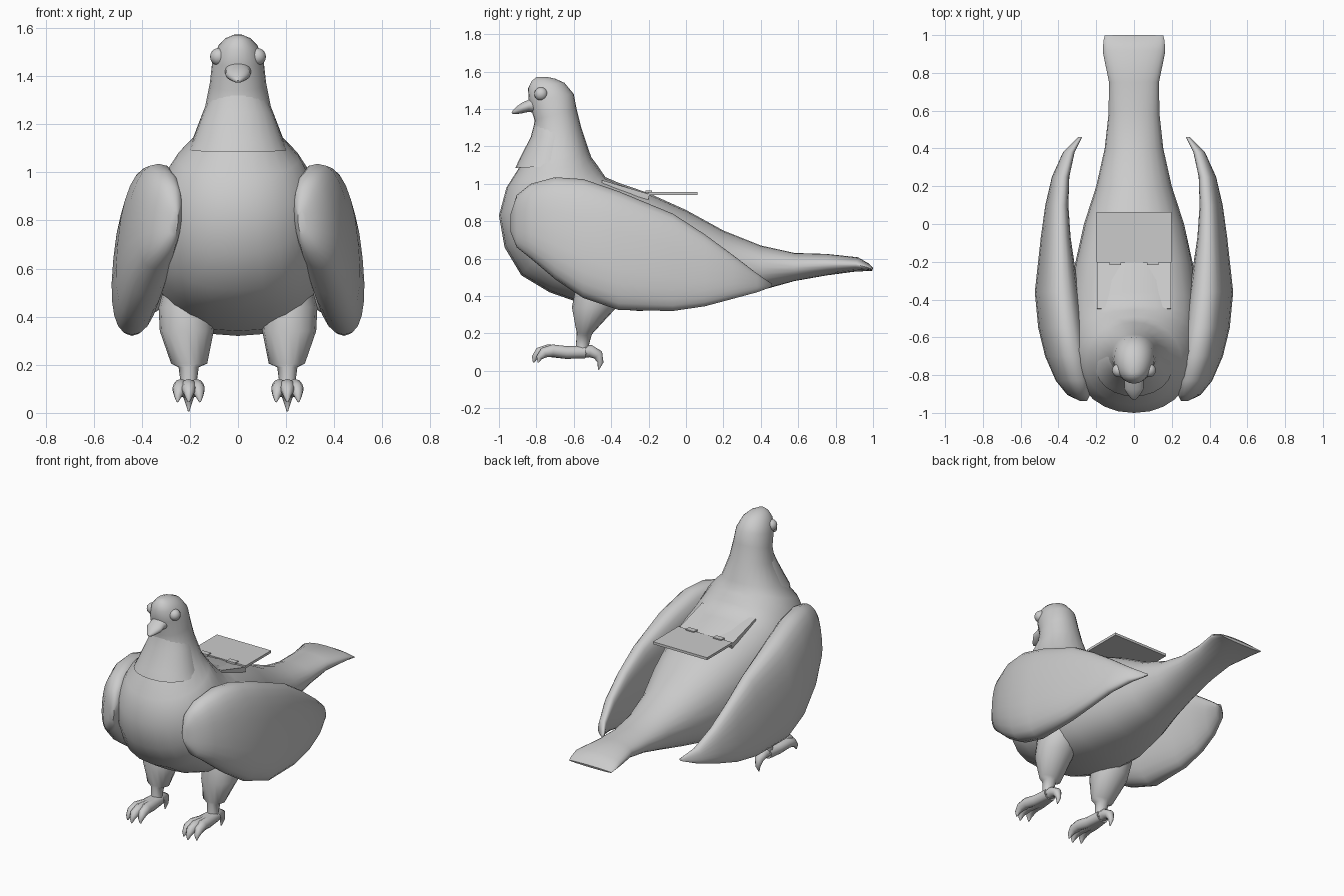
import bpy, bmesh
from math import sin, cos, pi, copysign
from mathutils import Vector


def loft(name, rings, angle=50):
    """Skin a list of closed rings, cap both ends and shade smooth."""
    bm = bmesh.new()
    vr = [[bm.verts.new(p) for p in r] for r in rings]
    n = len(vr[0])
    for a, b in zip(vr, vr[1:]):
        for i in range(n):
            j = (i + 1) % n
            bm.faces.new((a[i], a[j], b[j], b[i]))
    bm.faces.new(vr[0][::-1])
    bm.faces.new(vr[-1])
    bmesh.ops.recalc_face_normals(bm, faces=bm.faces)
    me = bpy.data.meshes.new(name)
    bm.to_mesh(me)
    bm.free()
    ob = bpy.data.objects.new(name, me)
    bpy.context.collection.objects.link(ob)
    smooth(ob, angle)
    return ob


def smooth(ob, angle=50):
    bpy.ops.object.select_all(action='DESELECT')
    ob.select_set(True)
    bpy.context.view_layer.objects.active = ob
    bpy.ops.object.shade_smooth_by_angle(angle=angle * pi / 180)


def ring(c, u, v, n=24, power=2.0):
    """Superellipse around c with half axes u and v."""
    c, u, v = Vector(c), Vector(u), Vector(v)
    e = 2 / power
    pts = []
    for i in range(n):
        a = 2 * pi * i / n
        pts.append(c + u * copysign(abs(cos(a)) ** e, cos(a))
                   + v * copysign(abs(sin(a)) ** e, sin(a)))
    return pts


def span(ty, tz, by, bz, hw, power=2.1):
    """Ring between a top and a bottom profile point, with half width hw."""
    t, b = Vector((0, ty, tz)), Vector((0, by, bz))
    return ring((t + b) / 2, (hw, 0, 0), (t - b) / 2, power=power)


def tube(name, pts, n=10):
    """Tapered tube through (x, y, z, radius) points."""
    ps = [Vector(p[:3]) for p in pts]
    rings = []
    for i, p in enumerate(ps):
        d = (ps[min(i + 1, len(ps) - 1)] - ps[max(i - 1, 0)]).normalized()
        u = d.cross(Vector((1, 0, 0))).normalized()
        r = pts[i][3]
        rings.append(ring(p, u * r, d.cross(u) * r, n))
    return loft(name, rings)


def box(name, loc, size, tilt=0):
    bpy.ops.mesh.primitive_cube_add(size=1, location=loc, rotation=(tilt, 0, 0))
    ob = bpy.context.object
    ob.name, ob.scale = name, size
    return ob


# Body, neck and head: tail tip to crown
# (top y, z, bottom y, z, half width, optional squareness)
body = [
    (1.0, .55, .995, .535, .155), (.975, .575, .96, .533, .162),
    (.92, .607, .9, .53, .165), (.75, .625, .75, .51, .132),
    (.58, .63, .58, .48, .135), (.40, .67, .40, .43, .155),
    (.20, .75, .20, .375, .20), (0, .86, 0, .335, .265, 2.3),
    (-.20, .95, -.25, .32, .315, 2.6), (-.36, 1.005, -.50, .34, .345, 2.6),
    (-.43, 1.035, -.73, .42, .35, 2.5), (-.455, 1.07, -.88, .51, .345, 2.3),
    (-.475, 1.10, -.97, .66, .33), (-.49, 1.12, -1.0, .83, .30),
    (-.505, 1.14, -.96, .98, .255), (-.52, 1.18, -.89, 1.09, .19),
    (-.56, 1.30, -.82, 1.25, .136), (-.585, 1.40, -.81, 1.34, .117),
    (-.60, 1.48, -.84, 1.44, .107), (-.65, 1.54, -.845, 1.51, .082),
    (-.70, 1.562, -.825, 1.55, .052), (-.745, 1.572, -.80, 1.57, .018),
]
loft("body", [span(*r) for r in body])

# Stepped feather collar on the front of the neck
loft("neck_collar", [span(*r) for r in [
    (-.57, 1.10, -.912, 1.085, .207), (-.57, 1.14, -.892, 1.13, .187),
    (-.59, 1.25, -.83, 1.25, .145), (-.60, 1.33, -.812, 1.32, .11)]])

# Beak, hooked slightly down, with a raised base
loft("beak", [span(*r) for r in [
    (-.79, 1.475, -.79, 1.375, .06), (-.84, 1.45, -.84, 1.385, .05),
    (-.875, 1.435, -.87, 1.378, .052), (-.90, 1.417, -.895, 1.374, .036),
    (-.922, 1.397, -.918, 1.372, .02), (-.932, 1.382, -.928, 1.374, .006)]])

# Wings: y, top z, bottom z, inner x, outer x
wing = [
    (-.937, .84, .74, .25, .285), (-.905, .94, .66, .235, .35),
    (-.83, 1.0, .60, .235, .41), (-.70, 1.035, .49, .25, .465),
    (-.55, 1.025, .39, .275, .50), (-.36, .96, .325, .30, .518),
    (-.07, .84, .32, .342, .487), (.10, .73, .345, .352, .465),
    (.25, .62, .385, .345, .432), (.38, .52, .42, .315, .375),
    (.46, .465, .45, .275, .295),
]

for side, s in (("left", 1), ("right", -1)):
    rings = []
    for y, t, b, xi, xo in wing:
        h = (t - b) / 2
        rings.append(ring((s * (xi + xo) / 2, y, (t + b) / 2),
                          (s * (xo - xi) / 2, 0, 0), (-s * .1 * h, 0, h), power=2.4))
    loft(side + "_wing", rings)

    # Thigh and shank: z, y, x, half x, half y
    loft(side + "_leg", [ring((s * x, y, z), (hx, 0, 0), (0, hy, 0), 16) for z, y, x, hx, hy in [
        (.55, -.45, .20, .10, .12), (.44, -.46, .212, .118, .13),
        (.34, -.49, .213, .112, .12), (.205, -.54, .203, .075, .045),
        (.19, -.545, .205, .042, .04), (.13, -.555, .205, .034, .034),
        (.09, -.555, .205, .04, .04)]], 60)

    # Three front toes with claws and one back toe
    for k, name in ((-1, "inner"), (0, "middle"), (1, "outer")):
        x, back = .205, .025 * abs(k)
        tube(f"{side}_{name}_toe", [
            (s * (x + k * .01), -.54, .1, .034), (s * (x + k * .02), -.64, .098, .034),
            (s * (x + k * .032), -.74 + back, .108, .033), (s * (x + k * .04), -.785 + back, .097, .028),
            (s * (x + k * .045), -.81 + back, .07, .016), (s * (x + k * .047), -.815 + back, .045, .004)])
    tube(f"{side}_back_toe", [
        (s * .205, -.57, .105, .034), (s * .205, -.51, .105, .033),
        (s * .205, -.47, .085, .028), (s * .205, -.457, .045, .016),
        (s * .205, -.468, .006, .003)])

    # Eye
    bpy.ops.mesh.primitive_uv_sphere_add(segments=16, ring_count=10, radius=.036,
                                         location=(s * .08, -.775, 1.48))
    bpy.context.object.name = side + "_eye"
    smooth(bpy.context.object)

    # Hatch hinge
    box(side + "_hinge", (s * .1, -.2, .957), (.06, .035, .012))

# Open hatch lid and the panel in the back it swings from
box("hatch_lid", (0, -.07, .948), (.395, .265, .016))
box("hatch_panel", (0, -.325, .967), (.39, .265, .03), -.29)
